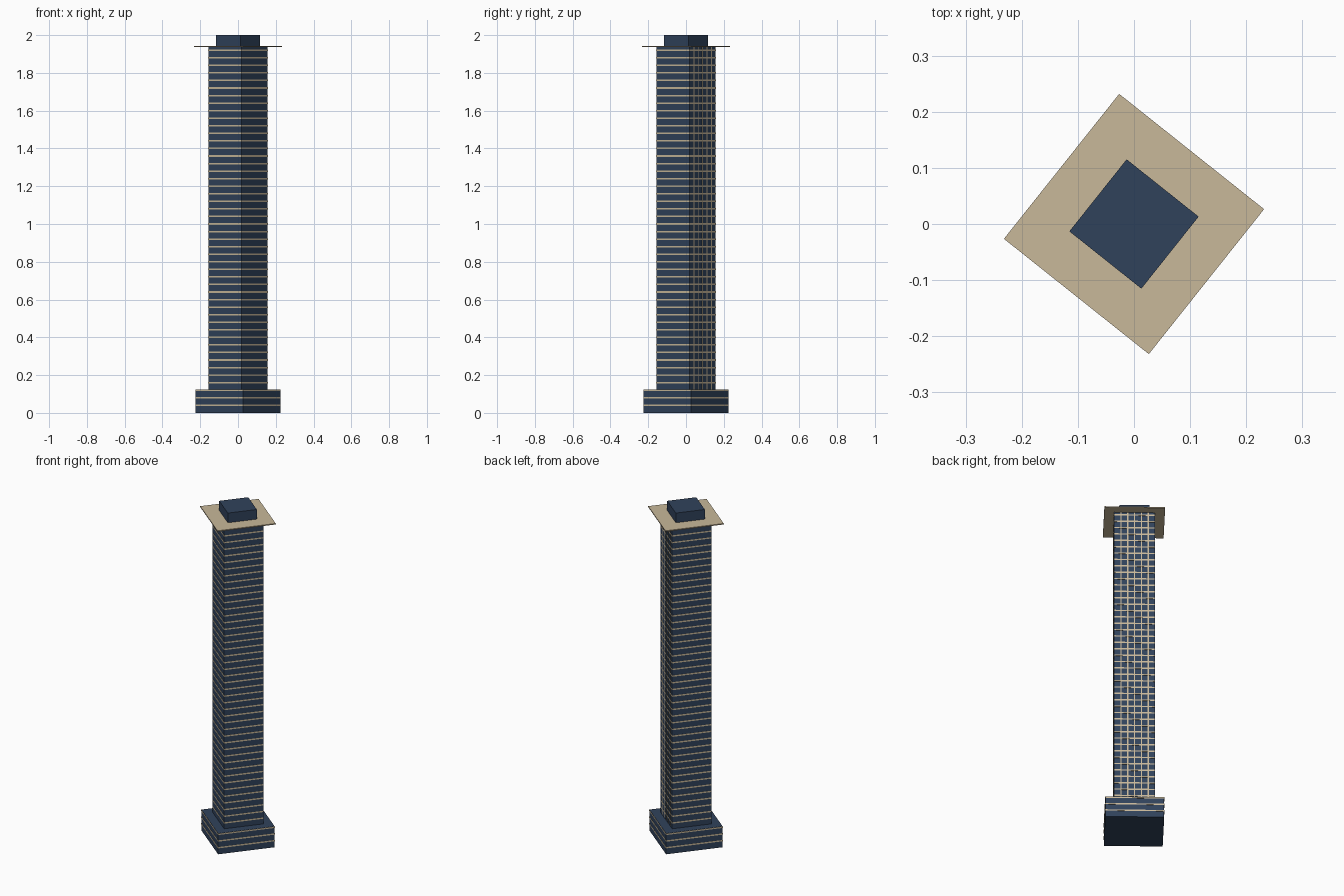
import bpy, bmesh
from math import radians
from mathutils import Matrix, Vector

if "Cube" in bpy.data.objects:
    bpy.data.objects.remove(bpy.data.objects["Cube"])

ROT = Matrix.Rotation(radians(-38.5), 4, 'Z')

def material(name, rgb):
    m = bpy.data.materials.new(name)
    m.diffuse_color = (*rgb, 1)
    m.use_nodes = True
    m.node_tree.nodes["Principled BSDF"].inputs["Base Color"].default_value = m.diffuse_color
    return m

GLASS = material("blue_glass", (0.03, 0.055, 0.105))
TRIM = material("tan_trim", (0.58, 0.48, 0.32))

def boxes(name, items, mat):
    """One object made of boxes given as (centre, size), turned with the building."""
    bm = bmesh.new()
    for c, s in items:
        bmesh.ops.create_cube(bm, size=1, matrix=ROT @ Matrix.Translation(Vector(c)) @ Matrix.Diagonal((*s, 1)))
    me = bpy.data.meshes.new(name)
    bm.to_mesh(me)
    bm.free()
    me.materials.append(mat)
    ob = bpy.data.objects.new(name, me)
    bpy.context.collection.objects.link(ob)
    return ob

def slab(half, z0, z1):
    return ((0, 0, (z0 + z1) / 2), (2 * half, 2 * half, z1 - z0))

# Main volumes
boxes("podium", [slab(0.160, 0, 0.125)], GLASS)
boxes("tower", [slab(0.1115, 0.125, 1.938)], GLASS)
boxes("roof_core", [slab(0.082, 1.942, 2.0)], GLASS)

# Overhanging roof plate
boxes("roof_plate", [slab(0.165, 1.936, 1.942)], TRIM)

# Floor bands
boxes("podium_bands", [slab(0.161, z - 0.004, z + 0.004) for z in (0.04, 0.08, 0.12)], TRIM)
boxes("tower_bands", [slab(0.1125, 0.16 + 0.04 * i - 0.004, 0.16 + 0.04 * i + 0.004)
                      for i in range(45)], TRIM)

# Vertical mullions on the back right face only
step = 0.223 / 6
boxes("mullions", [((step * k, 0.1115, 1.0315), (0.006, 0.003, 1.813)) for k in range(-2, 3)], TRIM)
